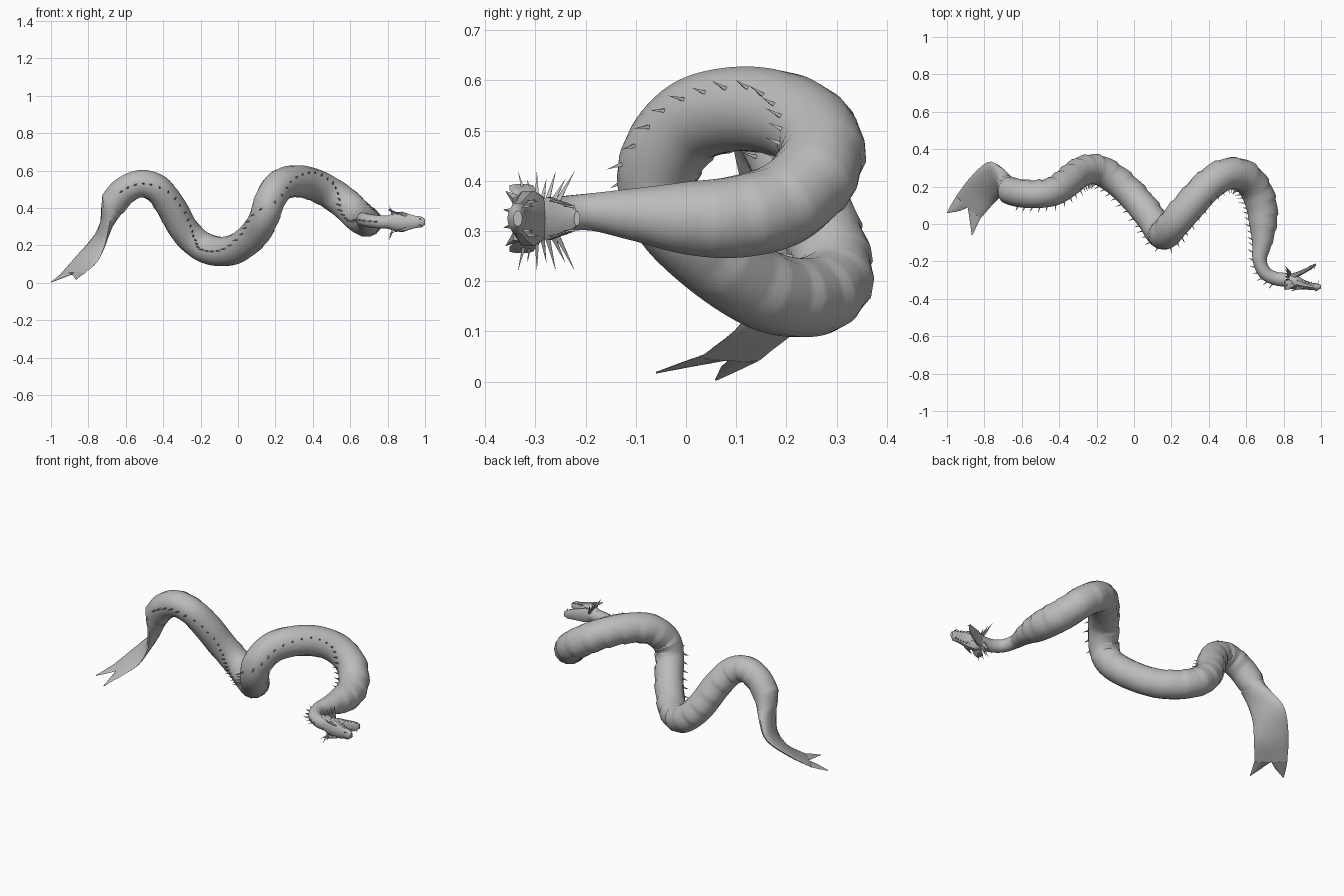
import bpy, bmesh, math
from mathutils import Vector as V

cube = bpy.data.objects.get("Cube")
if cube:
    bpy.data.objects.remove(cube)

grey = bpy.data.materials.new("stone grey")
grey.use_nodes = True
colour = (0.5, 0.5, 0.5, 1)
grey.diffuse_color = colour
grey.node_tree.nodes["Principled BSDF"].inputs["Base Color"].default_value = colour
UP = V((0, 0, 1))


def finish(name, bm, smooth=True):
    bmesh.ops.recalc_face_normals(bm, faces=bm.faces)
    mesh = bpy.data.meshes.new(name)
    bm.to_mesh(mesh)
    bm.free()
    mesh.materials.append(grey)
    obj = bpy.data.objects.new(name, mesh)
    bpy.context.collection.objects.link(obj)
    if smooth:
        bpy.ops.object.select_all(action='DESELECT')
        obj.select_set(True)
        bpy.context.view_layer.objects.active = obj
        bpy.ops.object.shade_smooth_by_angle(angle=math.radians(45))


def spline(points, steps):
    """Catmull-Rom samples through vectors of any size."""
    pts = [V(p) for p in points]
    pts = [2 * pts[0] - pts[1]] + pts + [2 * pts[-1] - pts[-2]]
    out = []
    for a, b, c, d in zip(pts, pts[1:], pts[2:], pts[3:]):
        for i in range(steps):
            t = i / steps
            out.append(0.5 * (2 * b + (c - a) * t + (2 * a - 5 * b + 4 * c - d) * t**2
                              + (3 * b - a - 3 * c + d) * t**3))
    return out + [pts[-2]]


def loft(bm, rings, sides=12, bulge=None):
    """Skin elliptical rings given as (centre, side vector, up vector)."""
    loops = []
    for k, (c, u, n) in enumerate(rings):
        loop = []
        for s in range(sides):
            a = 2 * math.pi * s / sides
            f = bulge(k, a) if bulge else 1
            loop.append(bm.verts.new(c + f * (u * math.cos(a) + n * math.sin(a))))
        loops.append(loop)
    for p, q in zip(loops, loops[1:]):
        for s in range(sides):
            t = (s + 1) % sides
            bm.faces.new((p[s], p[t], q[t], q[s]))
    bm.faces.new(loops[0])
    bm.faces.new(loops[-1])


def spike(bm, base, tip, width, sides=5):
    d = (tip - base).normalized()
    u = d.orthogonal().normalized()
    w = d.cross(u)
    ring = [bm.verts.new(base + width * (u * math.cos(2 * math.pi * i / sides)
                                         + w * math.sin(2 * math.pi * i / sides)))
            for i in range(sides)]
    top = bm.verts.new(tip)
    for i in range(sides):
        bm.faces.new((ring[i], ring[(i + 1) % sides], top))
    bm.faces.new(ring)


def ribbon(rows):
    """Flat rings from rows of left edge, right edge and thickness."""
    rings = []
    mids = [(V(r[0:3]) + V(r[3:6])) / 2 for r in rows]
    for i, r in enumerate(rows):
        t = mids[min(i + 1, len(rows) - 1)] - mids[max(i - 1, 0)]
        u = (V(r[3:6]) - V(r[0:3])) / 2
        rings.append((mids[i], u, t.cross(u).normalized() * -r[6]))
    return rings


# Body centre line from tail root to head: x, y, z, radius
path = [(-.67, .18, .42, .074), (-.61, .165, .49, .075), (-.52, .16, .53, .075),
        (-.43, .175, .5, .077), (-.36, .22, .41, .08), (-.305, .265, .31, .08),
        (-.25, .29, .24, .08), (-.18, .286, .188, .08), (-.09, .23, .167, .08),
        (0, .145, .187, .08), (.09, .035, .262, .08), (.14, -.043, .35, .08),
        (.17, -.05, .44, .083), (.225, .015, .52, .085), (.31, .115, .543, .086),
        (.4, .21, .526, .086), (.49, .265, .482, .086), (.58, .26, .418, .086),
        (.645, .195, .355, .085), (.682, .1, .328, .083), (.69, 0, .326, .074),
        (.685, -.1, .333, .054), (.672, -.19, .338, .038), (.7, -.26, .332, .036),
        (.76, -.292, .325, .036), (.84, -.3, .325, .038)]
samples = spline(path, 8)
body_rings = []
for i, s in enumerate(samples):
    c = s.xyz
    t = (samples[min(i + 1, len(samples) - 1)].xyz - samples[max(i - 1, 0)].xyz).normalized()
    right = t.cross(UP).normalized()
    up = right.cross(t)
    # The back rolls upward over the front hump
    roll = 0.6 * max(0, 1 - abs(c.x - .36) / .25)
    side = right * math.cos(roll) + up * math.sin(roll)
    body_rings.append((c, side * s[3], side.cross(t) * s[3]))

# Tail blade: left edge, right edge, thickness, from fork to body
tail_rows = [(-.95, .15, .045, -.82, .03, .05, .008), (-.875, .25, .13, -.75, .11, .115, .016),
             (-.78, .332, .23, -.71, .145, .21, .022), (-.718, .305, .315, -.688, .128, .31, .034),
             (-.688, .265, .38, -.672, .112, .375, .055)]
tail_rings = ribbon(spline(tail_rows, 4))
rings = tail_rings + body_rings
SKIP = len(tail_rings)


def belly_plates(k, a):
    """Overlapping stepped plates on the side opposite the spines."""
    belly = max(0, -math.cos(a) - 0.3)
    if k < SKIP + 8 or k > len(rings) - 30:
        return 1
    return 1 + 0.13 * belly * ((k % 6) / 5 - 0.5)


bm = bmesh.new()
loft(bm, rings, 14, belly_plates)
finish("serpent_body", bm)

# Forked tail fin
bm = bmesh.new()
for rows in ([(-.95, .15, .045, -.885, .09, .048, .008), (-.98, .1, .02, -.93, .07, .03, .005),
              (-1, .06, .003, -.996, .058, .004, .002)],
             [(-.89, .095, .048, -.82, .03, .05, .008), (-.88, .03, .035, -.84, -.01, .037, .005),
              (-.868, -.058, .018, -.864, -.06, .018, .002)]):
    loft(bm, ribbon(rows), 8)
finish("tail_fin", bm)

# Row of spines along the back, leaning toward the tail
bm = bmesh.new()
for i in range(8, len(body_rings) - 8, 3):
    c, u, n = body_rings[i]
    back = (body_rings[i - 1][0] - c).normalized()
    out = u.normalized()
    length = 0.024 + 0.006 * (i % 2)
    spike(bm, c + u * 0.95, c + u + out * length + back * 0.014, 0.006, 4)
finish("back_spines", bm, False)


def head_part(name, rows):
    bm = bmesh.new()
    loft(bm, [(V((x, y, .325)), V((0, -d, 0)), V((0, 0, w))) for x, y, d, w in rows], 10)
    finish(name, bm)


# Skull and jaws: x, y, half depth, half width
head_part("skull_and_upper_jaw", [(.8, -.298, .036, .037), (.84, -.305, .042, .052),
                                  (.88, -.315, .036, .058), (.91, -.325, .026, .046),
                                  (.95, -.333, .019, .034), (.98, -.337, .019, .031),
                                  (1, -.335, .009, .016)])
head_part("lower_jaw", [(.83, -.288, .02, .037), (.87, -.272, .015, .045),
                        (.91, -.252, .012, .037), (.95, -.23, .011, .029),
                        (.972, -.217, .006, .015)])

# Teeth, horns, ear fins and mane, mirrored across the head
teeth, crest, ears, mane = (bmesh.new() for _ in range(4))
for side in (-1, 1):
    for k in range(6):
        f = k / 5
        z = .325 + side * (.036 - .012 * f)
        long = .024 if k in (1, 5) else .015
        up = V((.9 + .085 * f, -.312 - .012 * f, z))
        low = V((.89 + .07 * f, -.258 + .035 * f, z))
        spike(teeth, up, up + V((0, long, 0)), .004, 4)
        spike(teeth, low, low + V((.006, -long, 0)), .004, 4)
    z = .325 + side * .035
    spike(crest, V((.9, -.335, z)), V((.835, -.36, z + side * .02)), .012)
    spike(crest, V((.98, -.345, .325 + side * .015)), V((.965, -.365, .325 + side * .018)), .006)
    # Broad ear fin swept back from each cheek
    loft(ears, [(V((x, y, .325 + side * d)), V((0, h, 0)), V((.004, 0, .003)))
                for x, y, d, h in ((.86, -.32, .04, .014), (.83, -.325, .056, .026),
                                   (.805, -.328, .066, .024))], 6)
    # Fan of mane spikes above and below the cheeks
    for k in range(7):
        spike(mane, V((.835, -.315 + .009 * k, .325 + side * .025)),
              V((.805, -.335 + .019 * k, .32 + side * (.1 - .016 * (k % 2)))), .008, 4)
finish("teeth", teeth, False)
finish("brow_horns", crest, False)
finish("ear_fins", ears, False)
finish("mane_spikes", mane, False)
